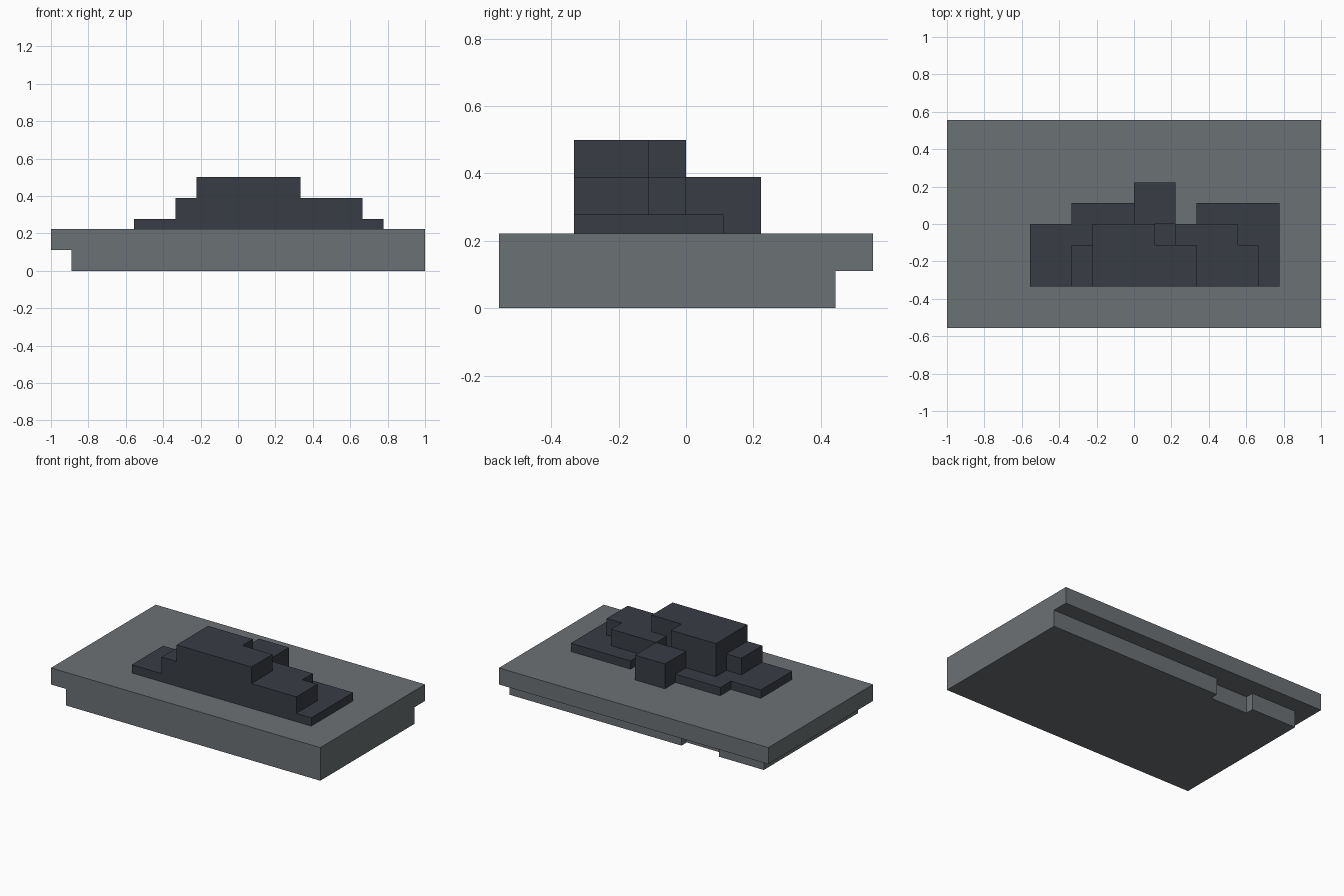
import bpy, bmesh

if "Cube" in bpy.data.objects:
    bpy.data.objects.remove(bpy.data.objects["Cube"])

U = 1 / 9  # grid unit of the blocky design


def material(name, rgb):
    m = bpy.data.materials.new(name)
    m.diffuse_color = (*rgb, 1)
    m.use_nodes = True
    m.node_tree.nodes["Principled BSDF"].inputs["Base Color"].default_value = m.diffuse_color
    return m


stone = material("mid grey", (0.148, 0.165, 0.177))
slate = material("dark slate", (0.040, 0.046, 0.057))


def prism(name, outline, z0, z1, mat):
    """Extrude a counter-clockwise plan outline (grid units) from z0 to z1."""
    bm = bmesh.new()
    face = bm.faces.new([bm.verts.new((x * U, y * U, z0 * U)) for x, y in outline])
    top = bmesh.ops.extrude_face_region(bm, geom=[face], use_keep_orig=True)["geom"]
    for v in top:
        if isinstance(v, bmesh.types.BMVert):
            v.co.z = z1 * U
    bmesh.ops.recalc_face_normals(bm, faces=bm.faces)
    mesh = bpy.data.meshes.new(name)
    bm.to_mesh(mesh)
    bm.free()
    mesh.materials.append(mat)
    obj = bpy.data.objects.new(name, mesh)
    bpy.context.collection.objects.link(obj)


# Base: lower slab with a shallow notch in the back, under an overhanging upper slab
prism("lower_slab", [(-8, -5), (9, -5), (9, 4), (-2.5, 4), (-2.5, 3.5),
                     (-5, 3.5), (-5, 4), (-8, 4)], 0, 1, stone)
prism("upper_slab", [(-9, -5), (9, -5), (9, 5), (-9, 5)], 1, 2, stone)

# Stepped mound: three stacked tiers
prism("mound_bottom_tier", [(-5, -3), (7, -3), (7, 1), (3, 1), (3, 0), (0, 0),
                            (0, 1), (-3, 1), (-3, 0), (-5, 0)], 2, 2.5, slate)
prism("mound_middle_tier", [(-3, -3), (6, -3), (6, -1), (5, -1), (5, 0), (2, 0),
                            (2, -1), (1, -1), (1, 0), (-2, 0), (-2, -1), (-3, -1)],
      2.5, 3.5, slate)
prism("mound_top_tier", [(-2, -3), (3, -3), (3, -1), (1, -1), (1, 0), (-2, 0)],
      3.5, 4.5, slate)

# Block standing against the back of the mound
prism("back_block", [(0, 0), (2, 0), (2, 2), (0, 2)], 2, 3.5, slate)
